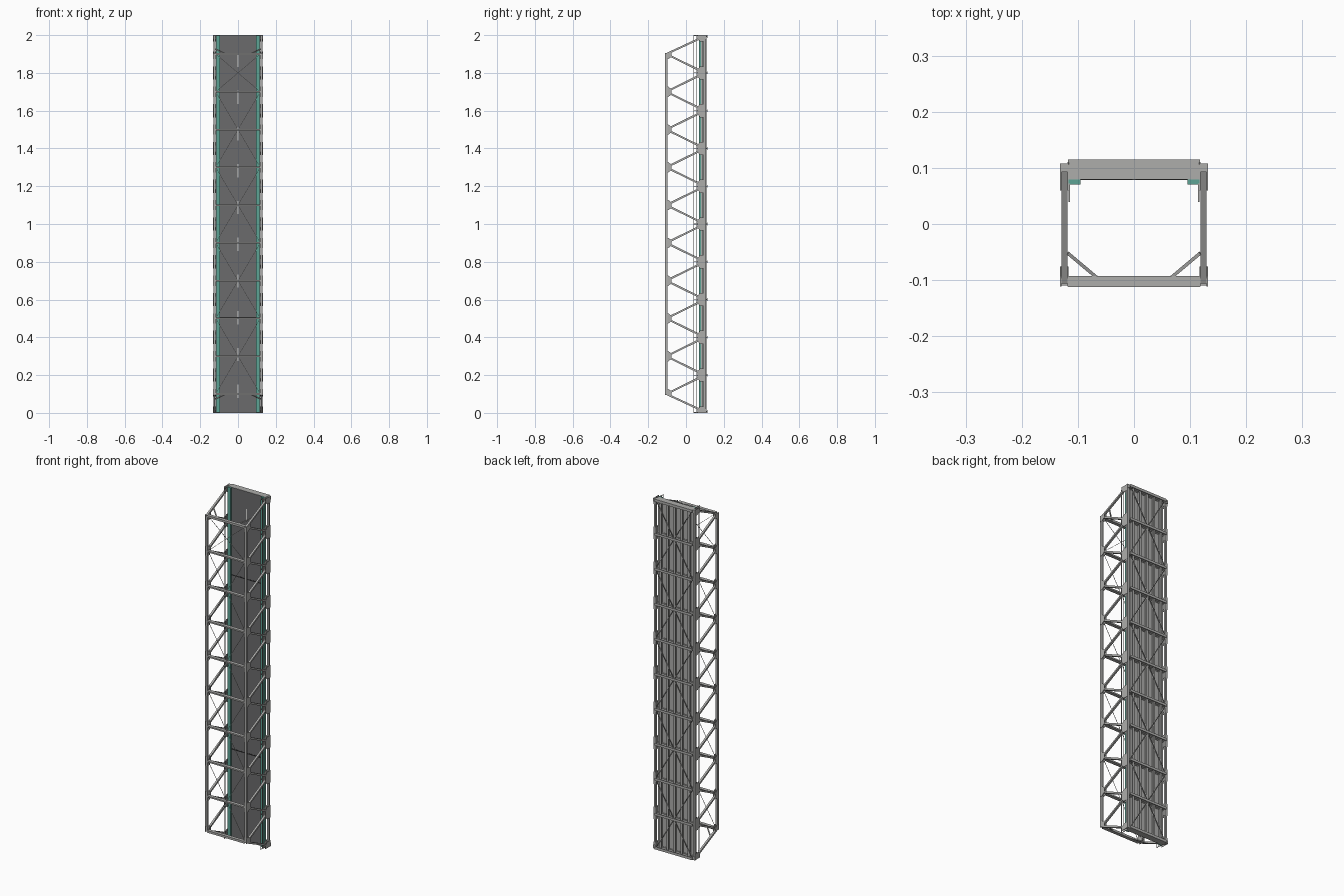
import bpy, bmesh
from mathutils import Vector, Matrix

cube = bpy.data.objects.get("Cube")
if cube:
    bpy.data.objects.remove(cube, do_unlink=True)


def material(name, r, g, b):
    m = bpy.data.materials.new(name)
    m.use_nodes = True
    m.diffuse_color = (r, g, b, 1)
    m.node_tree.nodes["Principled BSDF"].inputs["Base Color"].default_value = (r, g, b, 1)
    return m


STEEL = material("steel grey", 0.42, 0.42, 0.41)
ASPHALT = material("asphalt", 0.145, 0.145, 0.15)
TEAL = material("walkway teal", 0.11, 0.37, 0.3)
PAINT = material("road marking", 0.7, 0.7, 0.68)
JOINT = material("joint black", 0.02, 0.02, 0.02)

SIDES = (-1, 1)
TRUSS_X = 0.124
LOW_Y, TOP_Y = 0.099, -0.104
LOW = [0.2 * i for i in range(11)]
TOP = [0.1 + 0.2 * i for i in range(10)]


class Part:
    """Collects boxes, struts and plates into one named object."""

    def __init__(self, name, mat):
        self.name, self.mat, self.bm = name, mat, bmesh.new()

    def box(self, x0, x1, y0, y1, z0, z1):
        size = Matrix.Diagonal((x1 - x0, y1 - y0, z1 - z0, 1))
        mid = Matrix.Translation(((x0 + x1) / 2, (y0 + y1) / 2, (z0 + z1) / 2))
        bmesh.ops.create_cube(self.bm, size=1, matrix=mid @ size)

    def strut(self, a, b, width, depth, side=(1, 0, 0)):
        a, b = Vector(a), Vector(b)
        along = (b - a).normalized()
        across = Vector(side)
        across = (across - along * across.dot(along)).normalized()
        rot = Matrix((across, along.cross(across), along)).transposed().to_4x4()
        size = Matrix.Diagonal((width, depth, (b - a).length, 1))
        bmesh.ops.create_cube(self.bm, size=1, matrix=Matrix.Translation((a + b) / 2) @ rot @ size)

    def plate(self, x, thick, outline):
        verts = [self.bm.verts.new((x - thick / 2, y, z)) for y, z in outline]
        face = self.bm.faces.new(verts)
        new = bmesh.ops.extrude_face_region(self.bm, geom=[face])["geom"]
        bmesh.ops.translate(self.bm, vec=(thick, 0, 0),
                            verts=[v for v in new if isinstance(v, bmesh.types.BMVert)])

    def done(self):
        bmesh.ops.recalc_face_normals(self.bm, faces=self.bm.faces)
        mesh = bpy.data.meshes.new(self.name)
        self.bm.to_mesh(mesh)
        self.bm.free()
        mesh.materials.append(self.mat)
        bpy.context.collection.objects.link(bpy.data.objects.new(self.name, mesh))


# Side trusses: chords, zigzag diagonals and paired gusset plates
for s, label in zip(SIDES, ("right", "left")):
    x = s * TRUSS_X
    chords = Part(label + "_chords", STEEL)
    chords.box(x - 0.006, x + 0.006, LOW_Y - 0.006, LOW_Y + 0.006, 0, 2)
    chords.box(x - 0.006, x + 0.006, TOP_Y - 0.006, TOP_Y + 0.006, TOP[0], TOP[-1])
    chords.done()

    diagonals = Part(label + "_diagonals", STEEL)
    for i, z in enumerate(TOP):
        for low in LOW[i:i + 2]:
            end = min(max(low, 0.006), 1.994)
            diagonals.strut((x, TOP_Y, z), (x, LOW_Y, end), 0.011, 0.01)
    diagonals.done()

    gussets = Part(label + "_gussets", STEEL)
    for px in (x - 0.0065, x + 0.0065):
        for z in TOP:
            lo, hi = max(z - 0.027, 0.094), min(z + 0.027, 1.906)
            gussets.plate(px, 0.002, [(-0.111, lo), (-0.094, lo), (-0.076, z - 0.014),
                                      (-0.076, z + 0.014), (-0.094, hi), (-0.111, hi)])
        for z in LOW:
            lo, hi = max(z - 0.035, 0), min(z + 0.035, 2)
            tip_lo, tip_hi = max(z - 0.018, 0), min(z + 0.018, 2)
            gussets.plate(px, 0.002, [(0.105, lo), (0.075, lo), (0.06, tip_lo),
                                      (0.06, tip_hi), (0.075, hi), (0.105, hi)])
    gussets.done()

# Overhead cross struts, the two end ones heavier
struts = Part("overhead_struts", STEEL)
for z in TOP:
    half = 0.006 if z in (TOP[0], TOP[-1]) else 0.004
    struts.box(-0.118, 0.118, -0.112, -0.093, z - half, z + half)
struts.done()

# Portal knee braces lying in the plane of the sloping end posts
knees = Part("portal_knees", STEEL)
for z, end in ((TOP[0], 0.074), (TOP[-1], 1.926)):
    for s in SIDES:
        knees.strut((s * 0.118, -0.052, end), (s * 0.068, -0.094, z), 0.006, 0.006, (0, 0, 1))
knees.done()

# Crossed bracing rods overhead and under the deck
top_rods = Part("overhead_bracing", STEEL)
low_rods = Part("underside_bracing", STEEL)
for rods, y, nodes, w in ((top_rods, -0.102, TOP[::2] + TOP[-1:], 0.0018),
                          (low_rods, 0.108, LOW[::2], 0.0035)):
    for z0, z1 in zip(nodes, nodes[1:]):
        for s in SIDES:
            rods.strut((-s * 0.118, y, z0), (s * 0.118, y, z1), w, w, (0, 1, 0))
    rods.done()

# Floor beams as I sections, closed by plates at both ends of the deck
beams = Part("floor_beams", STEEL)
for z in LOW:
    mid = min(max(z, 0.008), 1.992)
    for y0, y1, half in ((0.088, 0.091, 0.007), (0.112, 0.115, 0.007), (0.09, 0.113, 0.002)):
        beams.box(-0.118, 0.118, y0, y1, mid - half, mid + half)
for z in (0, 1.998):
    beams.box(-0.118, 0.118, 0.0795, 0.115, z, z + 0.002)
beams.done()

# Lengthwise stringers under the deck
stringers = Part("stringers", STEEL)
for i in range(-2, 3):
    x = i * 0.045
    stringers.box(x - 0.002, x + 0.002, 0.087, 0.103, 0.002, 1.998)
    stringers.box(x - 0.007, x + 0.007, 0.102, 0.104, 0.002, 1.998)
stringers.done()

# Deck slab, road surface, joints and centre dashes
slab = Part("deck_slab", STEEL)
slab.box(-0.1165, 0.1165, 0.08, 0.088, 0.002, 1.998)
slab.done()
road = Part("road_surface", ASPHALT)
road.box(-0.096, 0.096, 0.079, 0.0805, 0.001, 1.999)
road.done()
joints = Part("expansion_joints", JOINT)
for z in (0.505, 1.5):
    joints.box(-0.096, 0.096, 0.0782, 0.0795, z - 0.003, z + 0.003)
joints.done()
dashes = Part("centre_dashes", PAINT)
for i in range(10):
    z = 0.115 + 0.1945 * i
    dashes.box(-0.003, 0.003, 0.0783, 0.0795, z - 0.035, z + 0.035)
dashes.done()

# Walkways and railings along both sides
walks = Part("walkways", TEAL)
rails = Part("railings", STEEL)
for s in SIDES:
    walk_x = sorted((s * 0.095, s * 0.1165))
    rail_x = sorted((s * 0.1145, s * 0.1165))
    walks.box(*walk_x, 0.07, 0.08, 0.001, 1.999)
    for y in (0.04, 0.056):
        rails.box(*rail_x, y - 0.0012, y + 0.0012, 0, 2)
    for z in LOW:
        mid = min(max(z, 0.002), 1.998)
        rails.box(*rail_x, 0.04, 0.072, mid - 0.0015, mid + 0.0015)
walks.done()
rails.done()

# Bearing blocks at the four corners
bearings = Part("bearings", STEEL)
for s in SIDES:
    for z in (0, 1.98):
        bearings.box(s * TRUSS_X - 0.008, s * TRUSS_X + 0.008, 0.1, 0.108, z, z + 0.02)
bearings.done()
